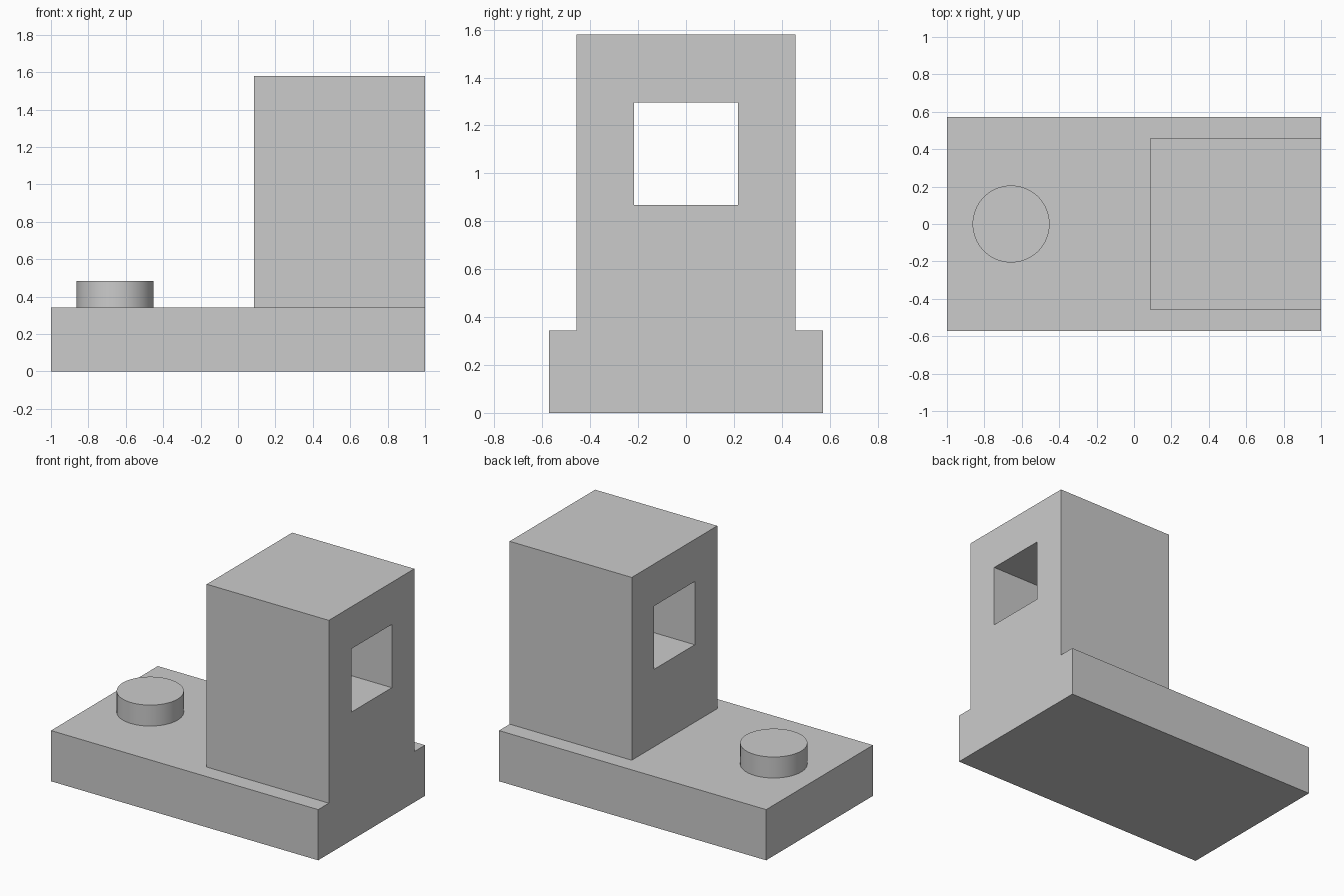
import bpy

if "Cube" in bpy.data.objects:
    bpy.data.objects.remove(bpy.data.objects["Cube"])

gray = bpy.data.materials.new("light_gray")
gray.diffuse_color = (0.6, 0.6, 0.6, 1)
gray.use_nodes = True
gray.node_tree.nodes["Principled BSDF"].inputs["Base Color"].default_value = gray.diffuse_color


def box(name, x, y, z):
    """Box from (min, max) ranges on each axis."""
    ranges = (x, y, z)
    bpy.ops.mesh.primitive_cube_add(size=1, location=[(a + b) / 2 for a, b in ranges])
    ob = bpy.context.object
    ob.name = name
    ob.scale = [b - a for a, b in ranges]
    bpy.ops.object.transform_apply(location=True, rotation=False, scale=True)
    ob.data.materials.append(gray)
    return ob


def combine(target, tool, operation):
    """Apply a boolean and remove the tool object."""
    mod = target.modifiers.new(operation.lower(), 'BOOLEAN')
    mod.operation = operation
    mod.solver = 'EXACT'
    mod.object = tool
    bpy.context.view_layer.objects.active = target
    bpy.ops.object.modifier_apply(modifier=mod.name)
    bpy.data.objects.remove(tool, do_unlink=True)


# Flat base slab with a tower flush to its right end
body = box("base_and_tower", (-1, 1), (-0.571, 0.571), (0, 0.343))
tower = box("tower", (0.086, 1), (-0.457, 0.457), (0.2, 1.58))
combine(body, tower, 'UNION')

# Square window running right through the tower
window = box("window_cutter", (-0.2, 1.2), (-0.217, 0.217), (0.867, 1.295))
combine(body, window, 'DIFFERENCE')

# Round stud on the open end of the base
bpy.ops.mesh.primitive_cylinder_add(vertices=64, radius=0.206, depth=0.142,
                                    location=(-0.657, 0, 0.343 + 0.071))
stud = bpy.context.object
stud.name = "round_stud"
stud.data.materials.append(gray)
bpy.ops.object.shade_smooth_by_angle()
